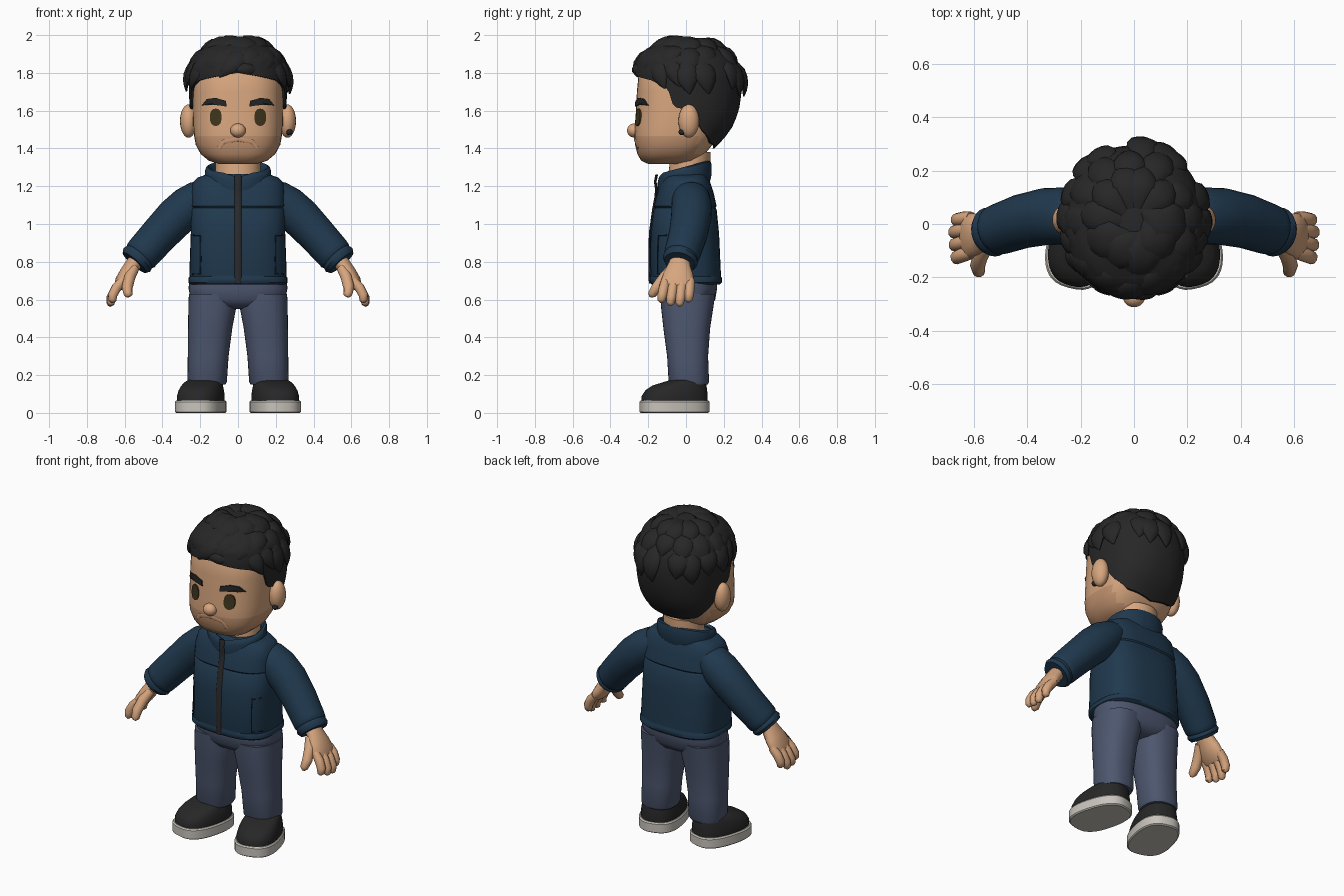
import bpy, bmesh, math, random
from math import sin, cos, pi, radians
from mathutils import Vector, Matrix

random.seed(4)
if "Cube" in bpy.data.objects:
    bpy.data.objects.remove(bpy.data.objects["Cube"])


def material(name, *rgb):
    m = bpy.data.materials.new(name)
    m.use_nodes = True
    m.diffuse_color = (*rgb, 1)
    m.node_tree.nodes["Principled BSDF"].inputs["Base Color"].default_value = (*rgb, 1)
    return m


SKIN = material("warm skin", .68, .38, .21)
STUBBLE = material("stubble", .56, .30, .165)
HAIR = material("soft black hair", .02, .02, .02)
NAVY = material("navy jacket", .014, .04, .075)
SEAM = material("dark navy seam", .006, .016, .03)
ZIP = material("zip charcoal", .025, .024, .025)
JEANS = material("slate blue trousers", .075, .095, .16)
SOLE = material("pale grey sole", .58, .55, .50)
EYE = material("dark olive eye", .05, .035, .012)


def finish(name, bm, mat, mirror=False, sharp=45):
    bmesh.ops.recalc_face_normals(bm, faces=bm.faces)
    me = bpy.data.meshes.new(name)
    bm.to_mesh(me)
    bm.free()
    me.materials.append(mat)
    me.shade_smooth()
    me.set_sharp_from_angle(angle=radians(sharp))
    ob = bpy.data.objects.new(name, me)
    bpy.context.collection.objects.link(ob)
    if mirror:
        ob.modifiers.new("Mirror", "MIRROR").use_mirror_merge = False
    return ob


def add_rings(bm, rings):
    """Bridge a stack of rings and cap both ends."""
    rows = [[bm.verts.new(p) for p in r] for r in rings]
    n = len(rows[0])
    for a, b in zip(rows, rows[1:]):
        for i in range(n):
            bm.faces.new((a[i], a[(i + 1) % n], b[(i + 1) % n], b[i]))
    bm.faces.new(rows[0])
    bm.faces.new(rows[-1])


def spow(v, e):
    return math.copysign(abs(v) ** e, v)


def oval(z, rx, y0, y1, cx=0, p=2.6, n=40):
    """Rounded-box cross-section at height z."""
    return [Vector((cx + rx * spow(sin(2 * pi * i / n), 2 / p),
                    (y0 + y1) / 2 - (y1 - y0) / 2 * spow(cos(2 * pi * i / n), 2 / p), z)) for i in range(n)]


def loft(name, rows, mat, p=2.6, n=40, mirror=False, change=None, sharp=45):
    bm = bmesh.new()
    add_rings(bm, [oval(*r, p=p, n=n) for r in rows])
    if change:
        for v in bm.verts:
            v.co = change(v.co)
    return finish(name, bm, mat, mirror, sharp)


def add_tube(bm, pts, radii, up, n=14):
    pts, up = [Vector(p) for p in pts], Vector(up)
    rings = []
    for i, c in enumerate(pts):
        t = (pts[min(i + 1, len(pts) - 1)] - pts[max(i - 1, 0)]).normalized()
        side = t.cross(up).normalized()
        nrm = side.cross(t)
        a, b = radii[i]
        rings.append([c + side * a * cos(2 * pi * k / n) + nrm * b * sin(2 * pi * k / n) for k in range(n)])
    add_rings(bm, rings)


def tube(name, pts, radii, up, mat, mirror=False, n=20):
    bm = bmesh.new()
    add_tube(bm, pts, radii, up, n)
    return finish(name, bm, mat, mirror)


def ball(name, center, size, mat, mirror=False):
    bm = bmesh.new()
    bmesh.ops.create_uvsphere(bm, u_segments=20, v_segments=14, radius=1,
                              matrix=Matrix.Translation(center) @ Matrix.Diagonal((*size, 1)))
    return finish(name, bm, mat, mirror)


def section(rows, z):
    """Interpolated half width, front and back of a lofted body."""
    for a, b in zip(rows, rows[1:]):
        if a[0] <= z <= b[0]:
            t = (z - a[0]) / (b[0] - a[0])
            return [a[k] + (b[k] - a[k]) * t for k in (1, 2, 3)]
    return (rows[0] if z < rows[0][0] else rows[-1])[1:4]


def front_y(rows, x, z, p=2.6):
    rx, y0, y1 = section(rows, z)
    return (y0 + y1) / 2 - (y1 - y0) / 2 * max(0, 1 - abs(x / rx) ** p) ** (1 / p)


def face_plate(name, outline, mat, mirror=False, lift=.006):
    bm = bmesh.new()
    put = lambda x, z, d: bm.verts.new((x, front_y(HEAD, x, z) - d, z))
    top = [put(x, z, lift) for x, z in outline]
    low = [put(x, z, -.003) for x, z in outline]
    n = len(outline)
    mid = put(sum(q[0] for q in outline) / n, sum(q[1] for q in outline) / n, lift)
    for i in range(n):
        j = (i + 1) % n
        bm.faces.new((mid, top[i], top[j]))
        bm.faces.new((top[i], low[i], low[j], top[j]))
    return finish(name, bm, mat, mirror)


# Head with stubble on the jaw
HEAD = [(1.318, .10, -.20, .0), (1.335, .155, -.237, .06), (1.37, .197, -.257, .10), (1.42, .224, -.27, .14),
        (1.465, .232, -.273, .17), (1.52, .237, -.271, .20), (1.6, .239, -.265, .22), (1.7, .24, -.26, .24),
        (1.8, .235, -.25, .24), (1.88, .19, -.2, .2), (1.92, .1, -.1, .1)]
head = loft("head", HEAD, SKIN)
head.data.materials.append(STUBBLE)
for f in head.data.polygons:
    f.material_index = int(f.center.z < 1.465 and f.center.y < .06)
loft("neck", [(1.18, .125, -.11, .12), (1.29, .12, -.09, .13), (1.38, .12, -.08, .13)], SKIN, p=2)

# Face
ball("nose", (0, -.275, 1.495), (.041, .037, .037), SKIN)
ball("ears", (.262, .015, 1.545), (.045, .055, .088), SKIN, True)
ball("ear_stud", (.272, -.022, 1.487), (.017, .017, .017), HAIR)
face_plate("eyes", [(.118 + .031 * spow(sin(k * pi / 10), .85), 1.565 + .046 * spow(cos(k * pi / 10), .85))
                    for k in range(20)], EYE, True)
face_plate("eyebrows", [(.06, 1.622), (.064, 1.652), (.12, 1.668), (.165, 1.662), (.193, 1.628),
                        (.16, 1.63), (.12, 1.63)], HAIR, True, .009)
tube("moustache", [(x, front_y(HEAD, x, z) + .001, z) for x, z in
                   [(-.1, 1.40), (-.075, 1.435), (0, 1.45), (.075, 1.435), (.1, 1.40)]],
     [(.012, .004)] * 5, (0, 1, 0), STUBBLE)

# Hair shell: each column runs from the crown down to the hairline
CAP = [(1.40, .17, -.02, .15), (1.45, .213, -.12, .20), (1.52, .242, -.22, .25), (1.6, .255, -.26, .28),
       (1.7, .26, -.272, .295), (1.8, .262, -.275, .29), (1.87, .245, -.265, .26), (1.92, .205, -.22, .21),
       (1.96, .13, -.15, .14), (1.98, .03, -.04, .04)]
HAIRLINE = [(0, 1.80), (50, 1.76), (70, 1.72), (76, 1.62), (95, 1.60), (103, 1.50), (125, 1.43), (180, 1.40)]


def hairline(deg):
    for (a, z), (b, w) in zip(HAIRLINE, HAIRLINE[1:]):
        if a <= deg <= b:
            return z + (w - z) * (deg - a) / (b - a)


bm, cols, steps = bmesh.new(), 96, 16
shell = []
for s in range(steps + 2):
    t = min(s, steps) / steps
    row = []
    for i in range(cols):
        a = 360 * i / cols
        z = 1.98 + (hairline(min(a, 360 - a)) - 1.98) * t ** 1.6
        rx, y0, y1 = section(CAP, z)
        k = .88 if s > steps else 1
        row.append(Vector((k * rx * spow(sin(radians(a)), .9),
                           (y0 + y1) / 2 - k * (y1 - y0) / 2 * spow(cos(radians(a)), .9), z)))
    shell.append(row)
add_rings(bm, shell)
bm.faces.ensure_lookup_table()
bm.faces.remove(bm.faces[-1])
finish("hair_shell", bm, HAIR)


# Hair tufts: flat tapering locks laid over the skull
def skull(az, el, lift=0):
    a, e = radians(az), radians(el)
    d = Vector((sin(a) * cos(e), -cos(a) * cos(e), sin(e)))
    return Vector((0, .01, 1.695)) + Vector((d.x * (.262 + lift), d.y * (.285 + lift), d.z * (.278 + lift)))


def tuft(bm, start, end, width, thick=.026, lift=.008):
    p, q, mid = skull(*start), skull(*end, lift + .006), Vector((0, .01, 1.695))
    pts, radii = [], []
    for i in range(8):
        t = i / 7
        d = p.lerp(q, t) - mid
        e = Vector((d.x / .262, d.y / .285, d.z / .278)).length
        pts.append(mid + d / e * (1 + .07 * sin(pi * t * .8)))
        w = max(.04, (.35 + 1.5 * t) if t < .42 else (1 - ((t - .42) / .58) ** 2))
        radii.append((width * w, thick * max(.15, w)))
    add_tube(bm, pts, radii, (p + q) / 2 - mid, 10)


bm = bmesh.new()
for e0, e1, count, first, last in [(42, 0, 9, 95, 265), (62, 22, 7, 90, 270), (80, 45, 6, 100, 260)]:
    for i in range(count):
        a = first + (last - first) * i / (count - 1) + random.uniform(-6, 6)
        tuft(bm, (a + random.uniform(-10, 10), e0), (a, e1 + random.uniform(-7, 7)), .062)
finish("back_tufts", bm, HAIR)

bm = bmesh.new()
for i in range(6):      # fringe swept to the right
    a = -68 + 23 * i
    tuft(bm, (a + 48, 50 + 3 * (i % 2)), (a, 12 + 2.2 * i + 4 * (i % 2)), .062, .032)
for i in range(5):      # crown locks
    a = -75 + 36 * i
    tuft(bm, (a + 80, 76), (a, 42 + 6 * (i % 2)), .075, .026)
for s in (-1, 1):       # temples and sides
    for az, e0, e1 in [(66, 42, 4), (82, 46, 6), (98, 44, 10)]:
        tuft(bm, (s * (az - 22), e0), (s * az, e1), .05, .024)
    tuft(bm, (s * 35, 32), (s * 112, 27), .045, .024)
tuft(bm, (30, 24), (-8, 25), .035, .024, .02)
finish("front_tufts", bm, HAIR)

# Jacket with a grooved yoke seam and hem
BODY = [(.68, .25, -.182, .18), (.69, .262, -.192, .19), (.715, .262, -.193, .19), (.722, .256, -.189, .185),
        (.73, .258, -.191, .185), (.95, .25, -.188, .175), (1.078, .25, -.172, .162), (1.086, .244, -.164, .156),
        (1.094, .252, -.17, .162), (1.17, .25, -.152, .145), (1.22, .24, -.13, .128), (1.245, .215, -.115, .115),
        (1.265, .16, -.10, .11)]
loft("jacket_body", BODY, NAVY, p=2.8)
loft("collar", [(1.18, .165, -.14, .125), (1.22, .172, -.15, .135), (1.275, .176, -.15, .135),
                (1.295, .17, -.145, .13), (1.302, .157, -.133, .118), (1.29, .143, -.12, .105),
                (1.23, .138, -.115, .10)], NAVY, p=2.2,
     change=lambda c: Vector((c.x, c.y, c.z + .27 * (c.y + .01) - .02 * max(0, 1 - abs(c.x) / .08) * (c.y < 0))))

arm = [(.15, .02, 1.165), (.20, .025, 1.14), (.26, .03, 1.095), (.33, .028, 1.035), (.42, .01, .94),
       (.50, -.018, .85), (.515, -.023, .832), (.521, -.025, .826), (.535, -.03, .81), (.548, -.034, .795)]
tube("sleeves", arm, [(.085, .07), (.10, .095), (.107, .108), (.107, .107), (.102, .10), (.096, .096),
                      (.094, .094), (.088, .088), (.094, .094), (.082, .082)], (.7, 0, .7), NAVY, True, 28)

# Zip and pocket seams
zips = [(0, front_y(BODY, 0, z) - .002, z) for z in (.685, .72, .95, 1.08, 1.15)]
tube("zip", zips + [(0, -.158, 1.19), (0, -.163, 1.225), (0, -.155, 1.262)],
     [(.018, .007)] * 8, (0, 1, 0), ZIP, n=8)
pocket = [(.242, .735), (.2, .735), (.198, .80), (.198, .88), (.2, .94), (.236, .94)]
tube("pocket_seams", [(x, front_y(BODY, x, z, 2.8) - .001, z) for x, z in pocket],
     [(.004, .004)] * 6, (0, 1, .01), SEAM, True, 6)

# Hands
bm = bmesh.new()
add_tube(bm, [(.52, -.025, .83), (.555, -.035, .785), (.585, -.04, .74), (.615, -.045, .695), (.635, -.047, .665)],
         [(.052, .042), (.058, .042), (.078, .042), (.088, .038), (.075, .024)], (.8, 0, .55), 18)


def finger(base, tip, r):
    b, t = Vector(base), Vector(tip)
    bend = Vector((.012, 0, .004))
    pts = [b, b.lerp(t, .35) + bend, b.lerp(t, .7) + bend, b.lerp(t, .92), t]
    add_tube(bm, pts, [(r * k, r * k) for k in (.95, 1.05, 1, .8, .3)], (.8, 0, .55), 10)


for y, drop in [(-.108, .02), (-.064, .004), (-.02, 0), (.022, .022)]:
    finger((.61, y, .70), (.682 - drop * .6, y * 1.12 - .012, .565 + drop), .026)
finger((.55, -.075, .765), (.585, -.19, .615), .029)
finish("hands", bm, SKIN, True)

# Trousers
loft("hips", [(.55, .10, -.06, .09), (.565, .19, -.11, .13), (.60, .25, -.135, .155), (.66, .262, -.143, .165),
              (.72, .255, -.14, .165)], JEANS)
loft("legs", [(.15, .098, -.085, .115, .165), (.165, .104, -.092, .122, .163), (.30, .108, -.10, .117, .158),
              (.45, .117, -.12, .128, .147), (.56, .127, -.132, .145, .136), (.63, .126, -.135, .155, .134)],
     JEANS, p=2.4, mirror=True)

# Shoes, toes turned out
turn = Matrix.Translation((.195, -.06, 0)) @ Matrix.Rotation(radians(15), 4, "Z")
splay = lambda c: turn @ Vector((c.x * (1 - .35 * max(0, c.y)), c.y, c.z))
loft("soles", [(0, .12, -.178, .176), (.006, .126, -.186, .184), (.058, .126, -.186, .184), (.066, .12, -.18, .178)],
     SOLE, p=2.7, mirror=True, change=splay, sharp=30)
loft("shoe_uppers", [(.06, .117, -.177, .176), (.09, .118, -.175, .176), (.12, .112, -.155, .173),
                     (.143, .105, -.12, .17), (.162, .097, -.06, .165), (.176, .085, -.01, .155)],
     HAIR, p=2.5, mirror=True, change=splay)
